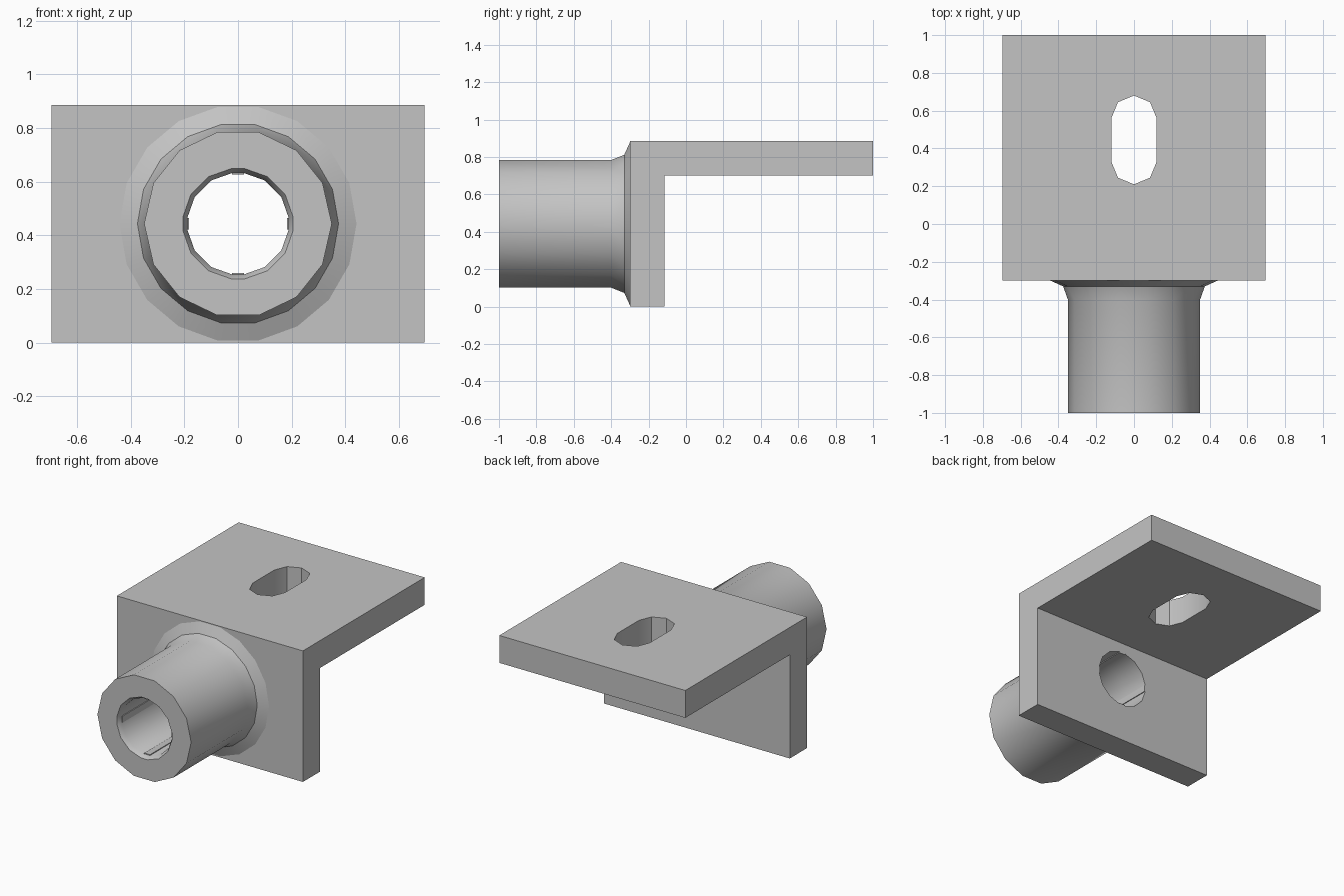
import bpy, bmesh
from math import sin, cos, pi, radians, tau
from mathutils import Vector

cube = bpy.data.objects.get("Cube")
if cube:
    bpy.data.objects.remove(cube, do_unlink=True)

AXIS_Z = 0.443                      # height of the socket axis
HALF_W, TOP = 0.695, 0.885
FRONT, BACK, WALL, SHELF = -0.30, 1.0, -0.115, 0.70

grey = bpy.data.materials.new("plain grey")
grey.use_nodes = True
colour = (0.55, 0.55, 0.55, 1)
grey.diffuse_color = colour
grey.node_tree.nodes["Principled BSDF"].inputs["Base Color"].default_value = colour


def make_object(name, bm):
    bmesh.ops.recalc_face_normals(bm, faces=bm.faces)
    mesh = bpy.data.meshes.new(name)
    bm.to_mesh(mesh)
    bm.free()
    obj = bpy.data.objects.new(name, mesh)
    bpy.context.collection.objects.link(obj)
    mesh.materials.append(grey)
    return obj


def prism(name, points, direction):
    """Extrude a closed outline along a direction."""
    bm = bmesh.new()
    face = bm.faces.new([bm.verts.new(p) for p in points])
    out = bmesh.ops.extrude_face_region(bm, geom=[face])
    verts = [g for g in out["geom"] if isinstance(g, bmesh.types.BMVert)]
    bmesh.ops.translate(bm, verts=verts, vec=Vector(direction))
    return make_object(name, bm)


def smooth(obj):
    bpy.ops.object.select_all(action="DESELECT")
    obj.select_set(True)
    bpy.context.view_layer.objects.active = obj
    bpy.ops.object.shade_smooth_by_angle(angle=radians(30))


def cut(obj, cutter):
    cutter.hide_render = True
    mod = obj.modifiers.new("cut", "BOOLEAN")
    mod.operation, mod.solver, mod.object = "DIFFERENCE", "EXACT", cutter
    bpy.context.view_layer.objects.active = obj
    bpy.ops.object.modifier_apply(modifier=mod.name)
    bpy.data.objects.remove(cutter, do_unlink=True)


def even(n):
    return [tau * i / n for i in range(n)]


def ring(angles, r, y):
    return [(r * cos(a), y, AXIS_Z + r * sin(a)) for a in angles]


# Bore outline: three facets per quadrant, with a narrow flat between them
bore = [q * pi / 2 + radians(d) for q in range(4) for d in (7, 32, 58, 83)]

# L-shaped bracket with a bore and a long slot
profile = [(FRONT, 0), (WALL, 0), (WALL, SHELF), (BACK, SHELF), (BACK, TOP), (FRONT, TOP)]
bracket = prism("bracket", [(-HALF_W, y, z) for y, z in profile], (2 * HALF_W, 0, 0))
cut(bracket, prism("bore_cutter", ring(bore, 0.19, -0.5), (0, 0.6, 0)))
slot = []
for centre, start in ((0.56, 0), (0.33, pi)):
    for i in range(5):
        a = start + i * pi / 4
        slot.append((0.12 * cos(a), centre + 0.12 * sin(a), 0.6))
cut(bracket, prism("slot_cutter", slot, (0, 0, 0.5)))
smooth(bracket)


# Socket tube: closed chain of rings, stitched by angle
def stitch(bm, a, b):
    """Join two rings of (angle, vertex), which may differ in count."""
    if len(a) == len(b):
        for i in range(len(a)):
            j = (i + 1) % len(a)
            bm.faces.new((a[i][1], a[j][1], b[j][1], b[i][1]))
        return
    i = j = 0
    while i < len(a) or j < len(b):
        va, vb = a[i % len(a)][1], b[j % len(b)][1]
        next_a = a[(i + 1) % len(a)][0] + tau * ((i + 1) // len(a))
        next_b = b[(j + 1) % len(b)][0] + tau * ((j + 1) // len(b))
        if j >= len(b) or (i < len(a) and next_a <= next_b):
            i += 1
            bm.faces.new((va, a[i % len(a)][1], vb))
        else:
            j += 1
            bm.faces.new((va, b[j % len(b)][1], vb))


bm = bmesh.new()
rings = []
for angles, r, y in (
    (even(14), 0.35, -1.0), (even(14), 0.35, -0.40),        # tube
    (even(18), 0.375, -0.33), (even(18), 0.442, FRONT),     # flared foot
    (bore, 0.19, FRONT), (bore, 0.19, -0.97), (bore, 0.207, -1.0),
):
    rings.append([(a, bm.verts.new(p)) for a, p in zip(angles, ring(angles, r, y))])
for k, current in enumerate(rings):
    stitch(bm, current, rings[(k + 1) % len(rings)])
smooth(make_object("socket_tube", bm))

# Four shallow ridges along the bore
for k, side in enumerate(("left", "top", "right", "bottom")):
    a = k * pi / 2
    out, along = Vector((cos(a), 0, sin(a))), Vector((-sin(a), 0, cos(a)))
    centre = Vector((0, -0.97, AXIS_Z))
    corners = [centre + out * r + along * w
               for r, w in ((0.183, -0.022), (0.183, 0.022), (0.19, 0.022), (0.19, -0.022))]
    prism("bore_ridge_" + side, corners, (0, WALL + 0.97, 0))
